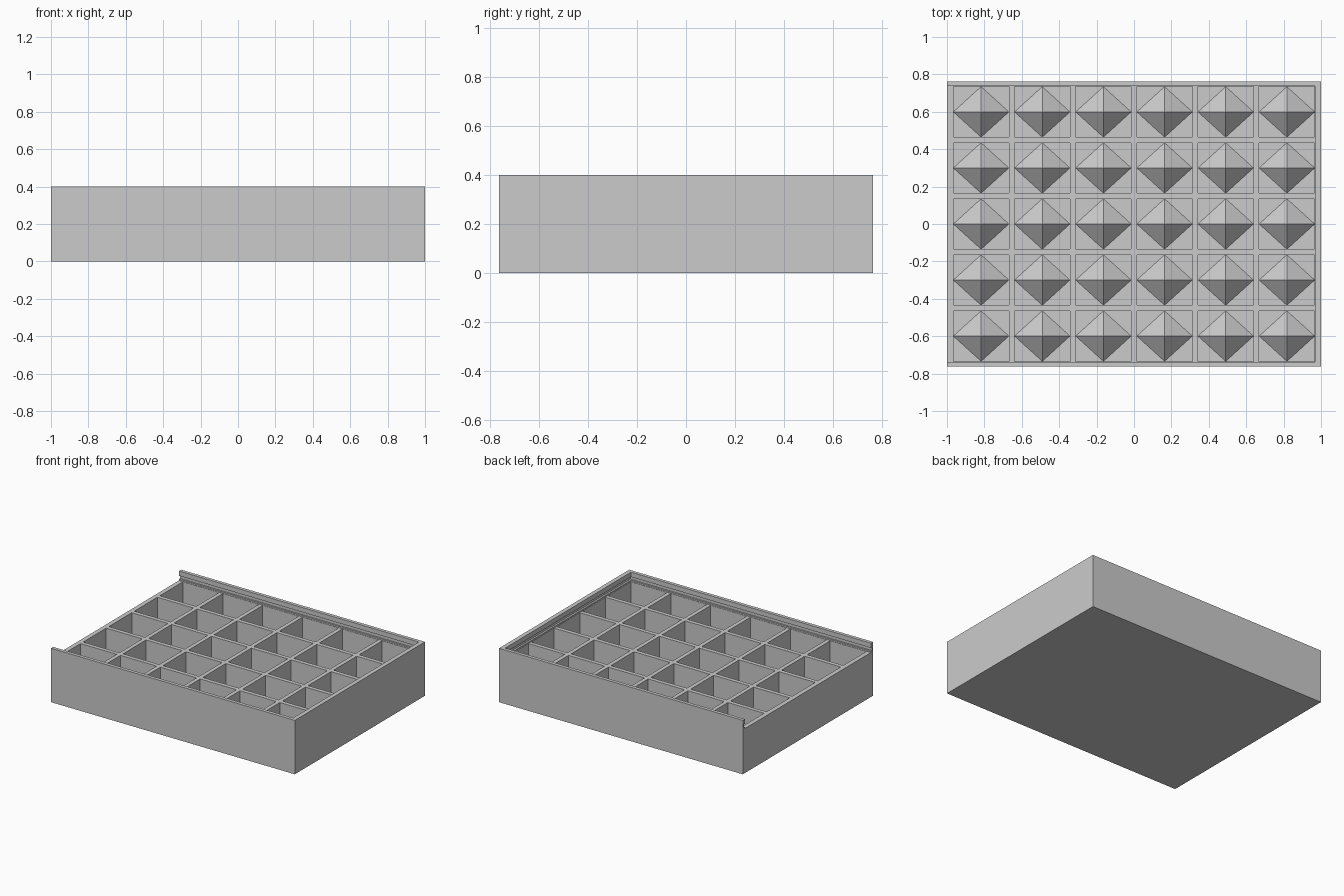
import bpy
import bmesh
from mathutils import Matrix, Vector

if "Cube" in bpy.data.objects:
    bpy.data.objects.remove(bpy.data.objects["Cube"])

HALF_X, HALF_Y, HEIGHT = 1.0, 0.7625, 0.4
LEDGE, FLOOR = 0.33, 0.03           # lid ledge and compartment floor heights
COLS, ROWS = 6, 5
IN_X, IN_Y, GAP = 0.966, 0.734, 0.03
CELL_X = (2 * IN_X - (COLS - 1) * GAP) / COLS
CELL_Y = (2 * IN_Y - (ROWS - 1) * GAP) / ROWS
CENTRES = [(-IN_X + CELL_X / 2 + i * (CELL_X + GAP),
            -IN_Y + CELL_Y / 2 + j * (CELL_Y + GAP))
           for i in range(COLS) for j in range(ROWS)]

grey = bpy.data.materials.new("plain grey")
grey.use_nodes = True
grey.diffuse_color = (0.6, 0.6, 0.6, 1)
grey.node_tree.nodes["Principled BSDF"].inputs["Base Color"].default_value = (0.6, 0.6, 0.6, 1)


def make_object(name, bm):
    mesh = bpy.data.meshes.new(name)
    bm.to_mesh(mesh)
    bm.free()
    mesh.materials.append(grey)
    obj = bpy.data.objects.new(name, mesh)
    bpy.context.collection.objects.link(obj)
    return obj


def add_box(bm, low, high):
    low, high = Vector(low), Vector(high)
    place = Matrix.Translation((low + high) / 2) @ Matrix.Diagonal((high - low).to_4d())
    bmesh.ops.create_cube(bm, size=1, matrix=place)


def box(name, low, high):
    bm = bmesh.new()
    add_box(bm, low, high)
    return make_object(name, bm)


def cut(target, cutter):
    mod = target.modifiers.new(cutter.name, "BOOLEAN")
    mod.operation, mod.solver, mod.object = "DIFFERENCE", "EXACT", cutter
    cutter.hide_render = True
    bpy.context.view_layer.objects.active = target
    bpy.ops.object.modifier_apply(modifier=mod.name)
    bpy.data.objects.remove(cutter)


# Tray body
tray = box("tray", (-HALF_X, -HALF_Y, 0), (HALF_X, HALF_Y, HEIGHT))

# Channel for a sliding lid, open at one end, with a groove under its lip
cut(tray, box("lid_channel", (-1.2, -0.737, LEDGE), (0.968, 0.737, 0.5)))
cut(tray, box("lid_groove", (-1.2, -0.75, 0.34), (0.981, 0.75, 0.365)))

# Compartments, leaving the dividers standing
bm = bmesh.new()
for x, y in CENTRES:
    add_box(bm, (x - CELL_X / 2, y - CELL_Y / 2, FLOOR),
            (x + CELL_X / 2, y + CELL_Y / 2, LEDGE + 0.02))
cut(tray, make_object("compartments", bm))

# Four-sided pyramid on each compartment floor, corners at the wall midpoints
bm = bmesh.new()
PEAK = 0.1
for x, y in CENTRES:
    place = (Matrix.Translation((x, y, FLOOR + PEAK / 2))
             @ Matrix.Diagonal((CELL_X / 2, CELL_Y / 2, 1, 1)))
    bmesh.ops.create_cone(bm, cap_ends=False, segments=4, radius1=1, radius2=0,
                          depth=PEAK, matrix=place)
bmesh.ops.remove_doubles(bm, verts=bm.verts, dist=0.0001)
make_object("floor_pyramids", bm)
